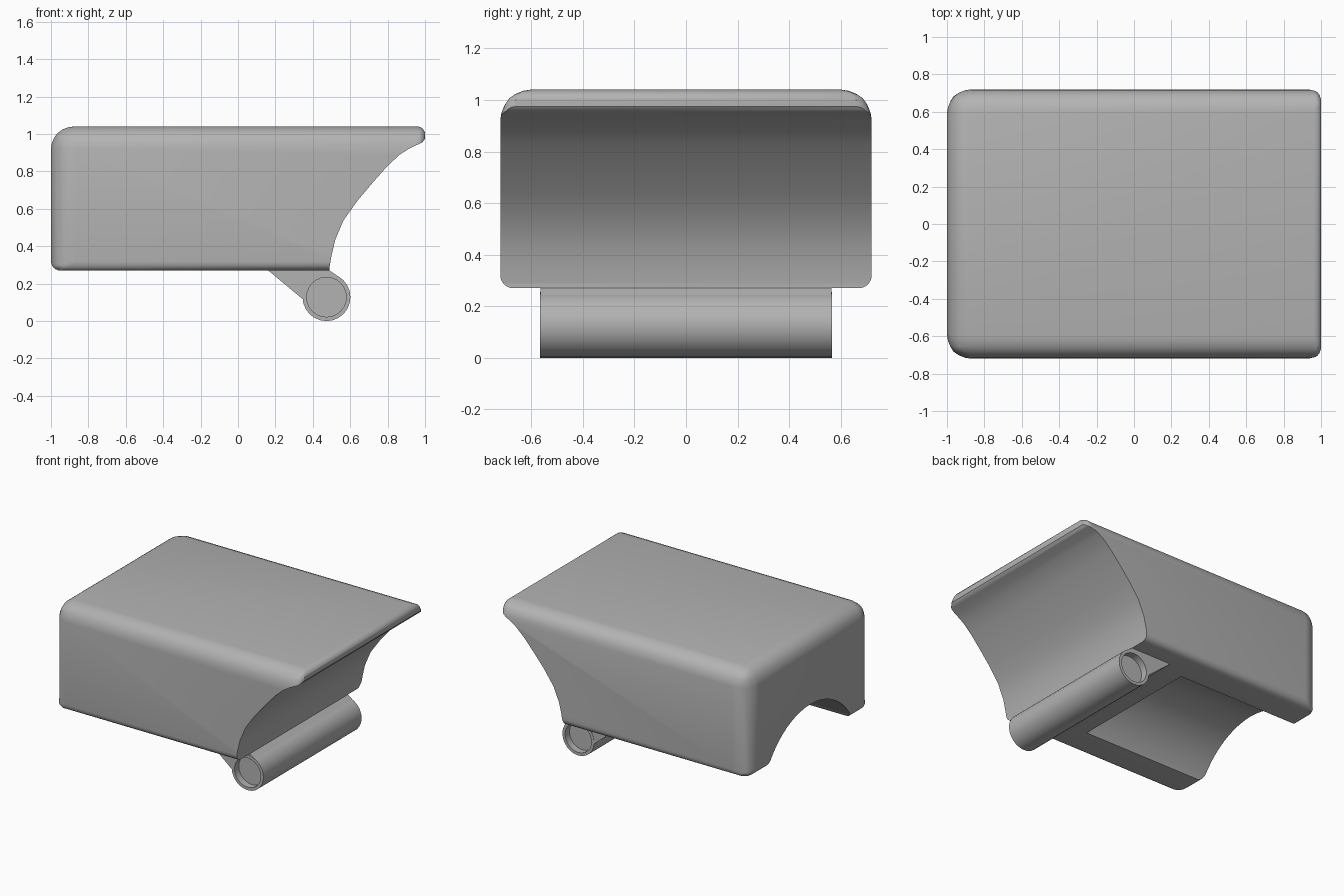
import bpy
import bmesh
import math
from mathutils import Matrix

default_cube = bpy.data.objects.get("Cube")
if default_cube:
    bpy.data.objects.remove(default_cube, do_unlink=True)

grey = bpy.data.materials.new("plain_grey")
grey.use_nodes = True
grey.diffuse_color = (0.45, 0.45, 0.45, 1)
grey.node_tree.nodes["Principled BSDF"].inputs["Base Color"].default_value = (0.45, 0.45, 0.45, 1)


def finish(name, bm):
    """Turn a bmesh into a named grey object."""
    bmesh.ops.recalc_face_normals(bm, faces=bm.faces[:])
    mesh = bpy.data.meshes.new(name)
    bm.to_mesh(mesh)
    bm.free()
    mesh.materials.append(grey)
    obj = bpy.data.objects.new(name, mesh)
    bpy.context.collection.objects.link(obj)
    return obj


def activate(obj):
    bpy.ops.object.select_all(action='DESELECT')
    obj.select_set(True)
    bpy.context.view_layer.objects.active = obj


def smooth(obj):
    activate(obj)
    bpy.ops.object.shade_smooth_by_angle(angle=math.radians(35))


def prism(name, profile, half_width):
    """Extrude an (x, z) profile across y."""
    bm = bmesh.new()
    face = bm.faces.new([bm.verts.new((x, -half_width, z)) for x, z in profile])
    side = bmesh.ops.extrude_face_region(bm, geom=[face])["geom"]
    moved = [v for v in side if isinstance(v, bmesh.types.BMVert)]
    bmesh.ops.translate(bm, verts=moved, vec=(0, 2 * half_width, 0))
    return finish(name, bm)


def cut(obj, cutter):
    mod = obj.modifiers.new("cut", 'BOOLEAN')
    mod.operation = 'DIFFERENCE'
    mod.solver = 'EXACT'
    mod.object = cutter
    activate(obj)
    bpy.ops.object.modifier_apply(modifier=mod.name)
    bpy.data.objects.remove(cutter, do_unlink=True)


# Body block: each edge gets its own rounding radius
BOTTOM, TOP, HALF_Y = 0.27, 1.04, 0.72
MAX_RADIUS = 0.13
MID_Z = (BOTTOM + TOP) / 2


def edge_radius(mid):
    at_tip = mid.x > 0.9
    if mid.z < BOTTOM + 0.01:
        return 0.05
    if mid.z > TOP - 0.01:
        return 0.04 if at_tip else 0.12
    return 0.06 if at_tip else MAX_RADIUS


bm = bmesh.new()
bmesh.ops.create_cube(bm, size=1, matrix=Matrix.Translation((0, 0, MID_Z))
                      @ Matrix.Diagonal((2, 2 * HALF_Y, TOP - BOTTOM, 1)))
weight = bm.edges.layers.float.new("bevel_weight_edge")
for edge in bm.edges:
    middle = (edge.verts[0].co + edge.verts[1].co) / 2
    edge[weight] = edge_radius(middle) / MAX_RADIUS
body = finish("body", bm)
bevel = body.modifiers.new("rounding", 'BEVEL')
bevel.limit_method = 'WEIGHT'
bevel.width = MAX_RADIUS
bevel.segments = 6
activate(body)
bpy.ops.object.modifier_apply(modifier=bevel.name)

# Concave sweep under the overhanging lip
sweep = [(1.1, 0.98), (1.0, 0.975), (0.985, 0.955), (0.92, 0.925), (0.865, 0.89),
         (0.8, 0.83), (0.72, 0.74), (0.64, 0.645), (0.565, 0.54), (0.52, 0.435),
         (0.5, 0.35), (0.49, 0.29), (0.49, 0.2), (1.1, 0.2)]
cut(body, prism("sweep_cutter", sweep, 1))

# Arched channel under the rear half
bm = bmesh.new()
bmesh.ops.create_cone(bm, cap_ends=True, segments=64, radius1=0.56, radius2=0.56, depth=1.2,
                      matrix=Matrix.Translation((-0.6, 0, -0.01))
                      @ Matrix.Rotation(math.pi / 2, 4, 'Y'))
cut(body, finish("channel_cutter", bm))
smooth(body)

# Cross tube with recessed ends
TUBE_R, TUBE_HALF = 0.128, 0.565
bm = bmesh.new()
bmesh.ops.create_cone(bm, cap_ends=True, segments=24, radius1=TUBE_R, radius2=TUBE_R,
                      depth=2 * TUBE_HALF, matrix=Matrix.Translation((0.473, 0, TUBE_R))
                      @ Matrix.Rotation(math.pi / 2, 4, 'X'))
for cap in [f for f in bm.faces if len(f.verts) > 4]:
    inward = -cap.normal.copy()
    bmesh.ops.inset_region(bm, faces=[cap], thickness=0.022)
    bottom = bmesh.ops.extrude_face_region(bm, geom=[cap])["geom"]
    bmesh.ops.translate(bm, vec=inward * 0.05,
                        verts=[v for v in bottom if isinstance(v, bmesh.types.BMVert)])
    if cap.is_valid:
        bm.faces.remove(cap)
smooth(finish("cross_tube", bm))

# Wedge joining the tube to the underside
wedge = [(0.16, 0.272), (0.345, 0.118), (0.355, 0.155), (0.4, 0.22), (0.46, 0.25),
         (0.53, 0.243), (0.487, 0.272)]
prism("tube_bracket", wedge, TUBE_HALF - 0.001)
